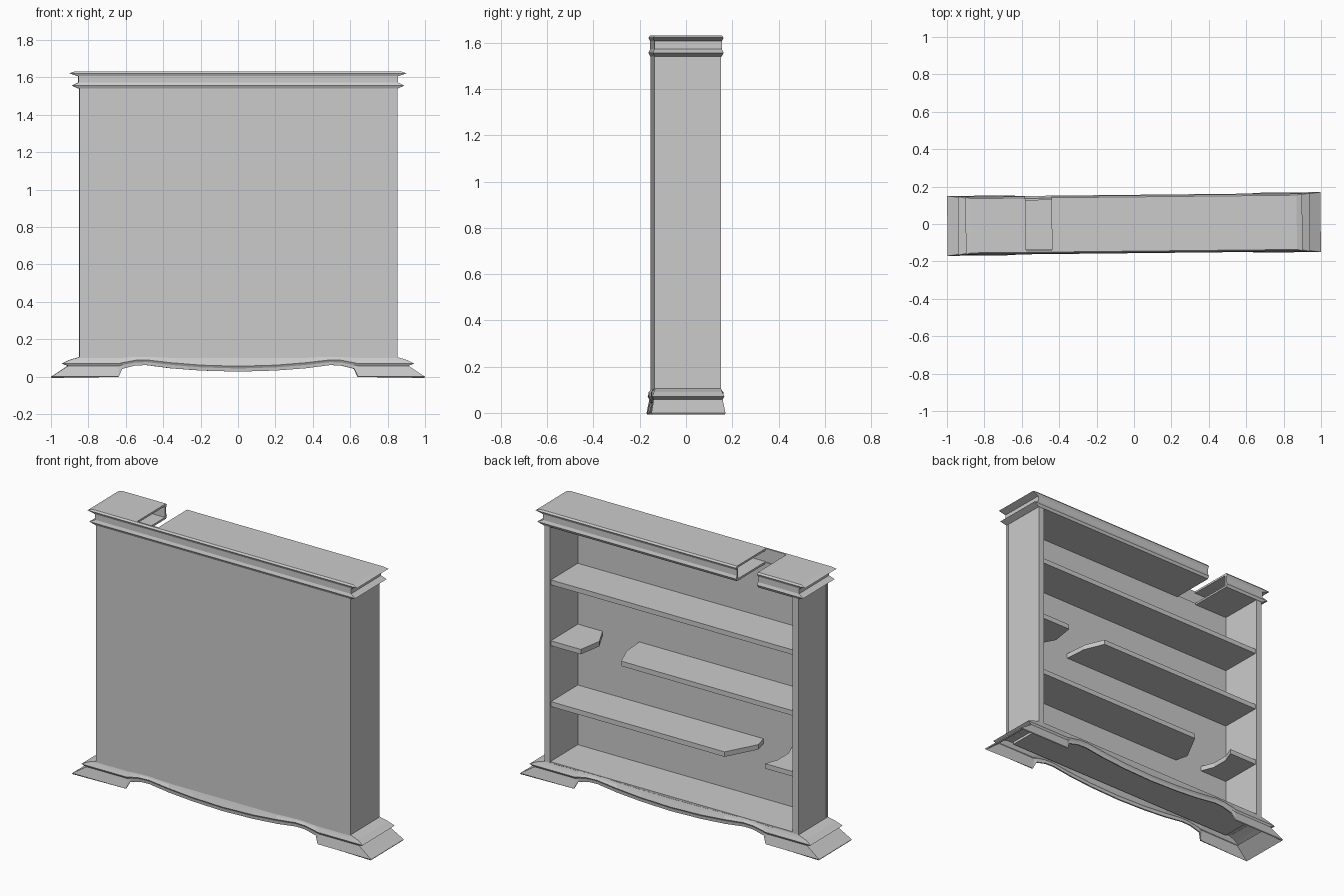
import bpy, bmesh, math

if "Cube" in bpy.data.objects:
    bpy.data.objects.remove(bpy.data.objects["Cube"])

TURN = math.radians(0.6)   # the whole piece stands very slightly askew


def make(name, bm):
    me = bpy.data.meshes.new(name)
    bm.to_mesh(me)
    bm.free()
    ob = bpy.data.objects.new(name, me)
    ob.rotation_euler.z = TURN
    bpy.context.collection.objects.link(ob)
    return ob


def box(name, x0, x1, y0, y1, z0, z1):
    return slab(name, [(x0, y0), (x1, y0), (x1, y1), (x0, y1)], z0, z1)


def slab(name, outline, z0, z1):
    bm = bmesh.new()
    f = bm.faces.new([bm.verts.new((x, y, z0)) for x, y in outline])
    up = bmesh.ops.extrude_face_region(bm, geom=[f])["geom"]
    bmesh.ops.translate(bm, vec=(0, 0, z1 - z0),
                        verts=[v for v in up if isinstance(v, bmesh.types.BMVert)])
    bmesh.ops.recalc_face_normals(bm, faces=bm.faces)
    return make(name, bm)


def loft(name, rings, caps):
    bm = bmesh.new()
    vs = [[bm.verts.new(p) for p in r] for r in rings]
    n = len(vs[0])
    for a, b in zip(vs, vs[1:]):
        for i in range(n):
            j = (i + 1) % n
            bm.faces.new((a[i], b[i], b[j], a[j]))
    if caps:
        bm.faces.new(vs[0])
        bm.faces.new(vs[-1][::-1])
    return make(name, bm)


def cut(ob, cutter):
    cutter.hide_render = True
    cutter.hide_set(True)
    m = ob.modifiers.new("cut", 'BOOLEAN')
    m.operation = 'DIFFERENCE'
    m.solver = 'EXACT'
    m.object = cutter


# Case: closed panel at the front, sides, open at +y
box("panel", -0.85, 0.85, -0.145, -0.128, 0.1, 1.55)
for s, side in ((-1, "left"), (1, "right")):
    a, b = sorted((s * 0.81, s * 0.848))
    box(side + "_side", a, b, -0.128, 0.143, 0.1, 1.55)
box("bottom_shelf", -0.81, 0.81, -0.128, 0.14, 0.085, 0.112)

# Shelves: one whole, two broken (outlines run from open edge to panel)
F, B = 0.135, -0.128
D = F - B


def shelf(name, z, wall, ends):
    pts = [(wall, B), (wall, F)] + [(x, F - t * D) for x, t in ends]
    slab(name, pts, z - 0.03, z)


shelf("upper_shelf", 1.215, 0.81, [(-0.81, 0), (-0.81, 1)])
shelf("middle_shelf_stub", 0.845, 0.81, [(0.61, 0), (0.585, 0.55), (0.645, 1)])
shelf("middle_shelf_long", 0.845, -0.81, [(0.34, 0), (0.39, 0.47), (0.40, 1)])
shelf("lower_shelf_long", 0.475, 0.81, [(-0.35, 0), (-0.45, 0.7), (-0.43, 1)])
shelf("lower_shelf_stub", 0.475, -0.81, [(-0.62, 0), (-0.65, 0.3), (-0.65, 0.7), (-0.62, 1)])

# Crown moulding: hollow, with a missing piece in the top
crown_rows = [(1.632, 0.87, 0.145), (1.622, 0.90, 0.153), (1.607, 0.855, 0.146),
              (1.573, 0.855, 0.146), (1.556, 0.888, 0.153), (1.54, 0.85, 0.145)]
crown = loft("crown", [[(-x, -y, z), (x, -y, z), (x, y, z), (-x, y, z)]
                       for z, x, y in crown_rows], True)
cut(crown, box("crown_hollow_cutter", -0.835, 0.835, -0.134, 0.134, 1.552, 1.62))
cut(crown, box("crown_gap_cutter", -0.58, -0.44, -0.134, 0.3, 1.5, 1.7))

# Base: flared feet joined by a wavy skirt; (x, wave offset, bottom edge)
half = [(0.64, 0.0, 0.0), (0.62, 0.005, 0.042), (0.55, 0.018, 0.06),
        (0.49, 0.02, 0.062), (0.36, 0.005, 0.045), (0.2, -0.008, 0.033)]
stations = [(-x, w, b) for x, w, b in half] + [(0, -0.014, 0.027)] + half[::-1]
# rows: height, half width, half depth, share of the wave
base_rows = [(0.105, 0.85, 0.143, 0.3), (0.09, 0.90, 0.148, 0.5),
             (0.07, 0.94, 0.156, 1), (0.058, 0.91, 0.149, 1), (None, 0.998, 0.16, 0)]
rings = []
for z, hx, hy, k in base_rows:
    front = [(-hx, -hy, z or 0)]
    for x, w, b in stations:
        if z is None:
            front.append((x, -(hy if b == 0 else 0.147), b))
        else:
            front.append((x, -hy, z + k * w))
    front.append((hx, -hy, z or 0))
    rings.append(front + [(-x, -y, zz) for x, y, zz in front])
base = loft("base_skirt", rings, False)
m = base.modifiers.new("thickness", 'SOLIDIFY')
m.thickness = 0.008
m.offset = -1
